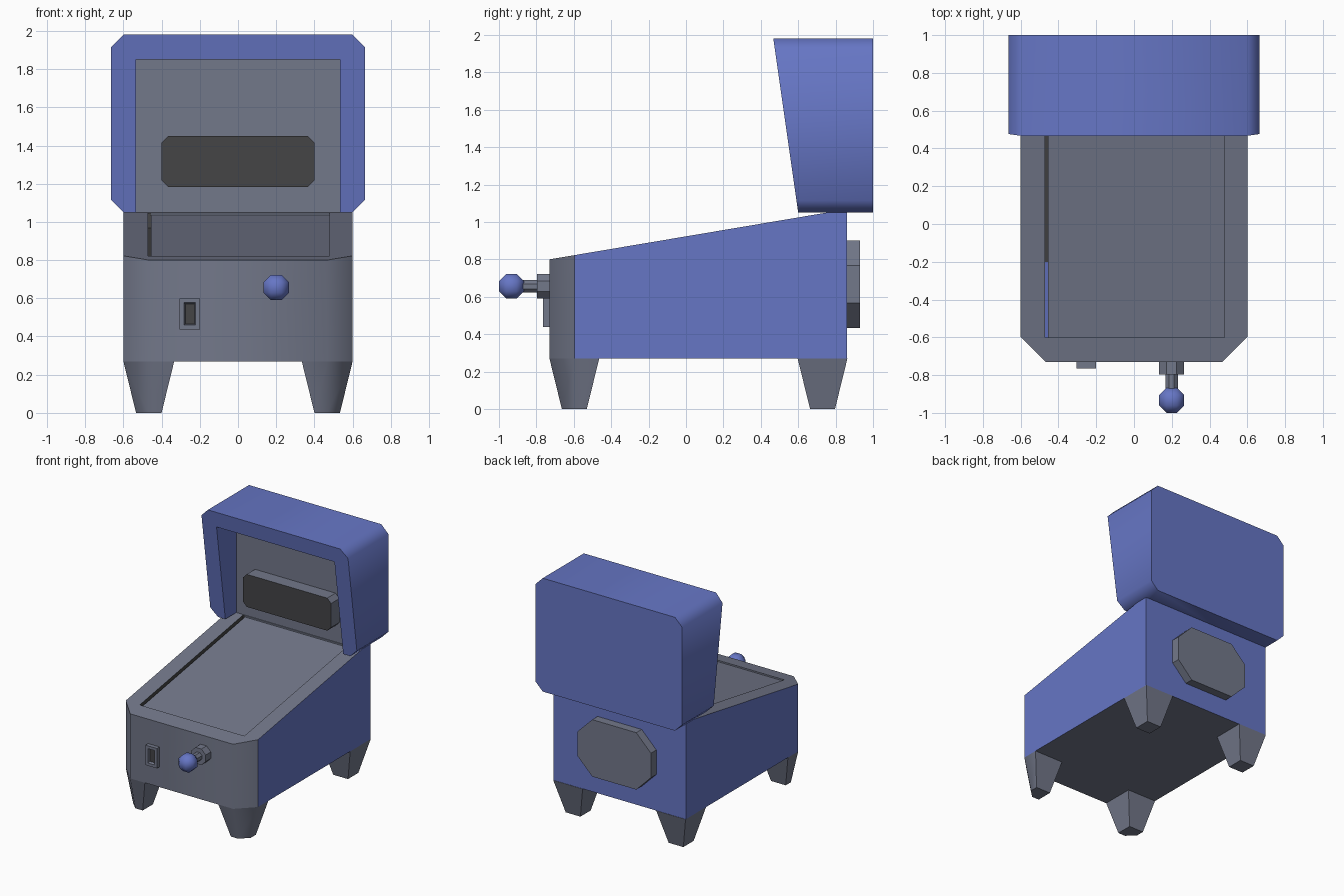
import bpy, bmesh, math

if "Cube" in bpy.data.objects:
    bpy.data.objects.remove(bpy.data.objects["Cube"])


def material(name, rgb):
    m = bpy.data.materials.new(name)
    m.diffuse_color = (*rgb, 1)
    m.use_nodes = True
    m.node_tree.nodes["Principled BSDF"].inputs["Base Color"].default_value = m.diffuse_color
    return m


GREY = material("grey metal", (0.171, 0.188, 0.254))
BLUE = material("blue paint", (0.133, 0.181, 0.558))
DARK = material("dark screen", (0.058, 0.058, 0.061))


def loft(name, ring_a, ring_b, *mats):
    """Solid between two rings of matching 3D points."""
    bm = bmesh.new()
    a = [bm.verts.new(p) for p in ring_a]
    b = [bm.verts.new(p) for p in ring_b]
    n = len(a)
    bm.faces.new(a)
    bm.faces.new(b)
    for i in range(n):
        j = (i + 1) % n
        bm.faces.new((a[i], a[j], b[j], b[i]))
    bmesh.ops.recalc_face_normals(bm, faces=bm.faces)
    me = bpy.data.meshes.new(name)
    bm.to_mesh(me)
    bm.free()
    ob = bpy.data.objects.new(name, me)
    bpy.context.collection.objects.link(ob)
    for m in mats:
        me.materials.append(m)
    return ob


def rect(x0, x1, y0, y1):
    return [(x0, y0), (x1, y0), (x1, y1), (x0, y1)]


def octagon(x0, x1, z0, z1, c):
    return [(x0 + c, z0), (x1 - c, z0), (x1, z0 + c), (x1, z1 - c),
            (x1 - c, z1), (x0 + c, z1), (x0, z1 - c), (x0, z0 + c)]


def along_y(name, outline, y0, y1, *mats):
    return loft(name, [(x, y0, z) for x, z in outline],
                [(x, y1, z) for x, z in outline], *mats)


def cut(ob, cutter):
    mod = ob.modifiers.new("cut", 'BOOLEAN')
    mod.operation = 'DIFFERENCE'
    mod.solver = 'EXACT'
    mod.object = cutter
    bpy.context.view_layer.update()
    me = bpy.data.meshes.new_from_object(
        ob.evaluated_get(bpy.context.evaluated_depsgraph_get()))
    ob.modifiers.clear()
    ob.data = me
    bpy.data.objects.remove(cutter)


def soften(ob, limit=50):
    """Smooth shading, sharp at hard corners and at colour borders."""
    bm = bmesh.new()
    bm.from_mesh(ob.data)
    for f in bm.faces:
        f.smooth = True
    for e in bm.edges:
        f = e.link_faces
        e.smooth = (len(f) == 2 and f[0].material_index == f[1].material_index
                    and e.calc_face_angle(0) < math.radians(limit))
    bm.to_mesh(ob.data)
    bm.free()


def slope(y):
    """Height of the cabinet's sloping top."""
    return 0.80 + 0.1685 * (y + 0.73)


def sloped(name, plan, low, high, *mats):
    return loft(name, [(x, y, slope(y) + low) for x, y in plan],
                [(x, y, slope(y) + high) for x, y in plan], *mats)


# cabinet with chamfered front corners
plan = [(-0.467, -0.73), (0.467, -0.73), (0.6, -0.597), (0.6, 0.86),
        (-0.6, 0.86), (-0.6, -0.597)]
cabinet = loft("cabinet", [(x, y, 0.27) for x, y in plan],
               [(x, y, slope(y)) for x, y in plan], GREY, BLUE, DARK)
# shallow playfield recess and deep ball lane
cut(cabinet, sloped("field_cutter", rect(-0.472, 0.478, -0.6, 0.74), -0.012, 0.2, GREY))
cut(cabinet, sloped("lane_cutter", rect(-0.472, -0.455, -0.6, 0.74), -0.08, 0.1, GREY))
for f in cabinet.data.polygons:
    c, n = f.center, f.normal
    if abs(c.x) > 0.59 and abs(n.x) > 0.9 or c.y > 0.85 and n.y > 0.9:
        f.material_index = 1
    elif -0.48 < c.x < -0.45 and 0.7 < c.z and c.y > -0.65:
        f.material_index = 2
    else:
        f.material_index = 0
soften(cabinet)
sloped("ball_lane_strip", rect(-0.472, -0.455, -0.6, -0.2), -0.082, -0.074, BLUE)

# tapered legs, the front ones with a cut outer corner
for side, s in (("right", 1), ("left", -1)):
    for end, cy, chamfer in (("front", -0.597, True), ("back", 0.73, False)):
        rings = []
        for r, z in ((0.0667, 0), (0.133, 0.27)):
            p = [(r, r), (-r, r), (-r, -r)]
            p += [(0, -r), (r, 0)] if chamfer else [(r, -r)]
            rings.append([(s * (0.467 + x), cy + y, z) for x, y in p])
        soften(loft(f"{end}_{side}_leg", *rings, GREY))

# backbox with a leaning front, opened at the bottom front
outline = octagon(-0.665, 0.665, 1.05, 1.98, 0.065)
backbox = loft("backbox", [(x, 0.6 - 0.133 * (z - 1.05) / 0.93, z) for x, z in outline],
               [(x, 1.0, z) for x, z in outline], BLUE)
cut(backbox, along_y("backbox_cutter", rect(-0.535, 0.535, 0.9, 1.85), 0.3, 0.75, BLUE))
soften(backbox)
along_y("backglass", rect(-0.535, 0.535, 1.05, 1.85), 0.743, 0.752, GREY)

# score display with a dark front
display = along_y("score_display", octagon(-0.4, 0.4, 1.183, 1.45, 0.035),
                  0.635, 0.75, GREY, DARK)
for f in display.data.polygons:
    if f.normal.y < -0.9:
        f.material_index = 1

# rear cover
along_y("rear_cover", octagon(-0.333, 0.333, 0.433, 0.9, 0.133), 0.85, 0.93, GREY)

# coin plate with a tapered dark slot
coin = along_y("coin_plate", rect(-0.305, -0.2, 0.437, 0.6), -0.765, -0.72, GREY, DARK)
bm = bmesh.new()
bm.from_mesh(coin.data)
bm.faces.ensure_lookup_table()
front = min(bm.faces, key=lambda f: f.calc_center_median().y)
bmesh.ops.inset_region(bm, faces=[front], thickness=0.032)
bmesh.ops.inset_region(bm, faces=[front], thickness=0.009, depth=-0.02)
front.material_index = 1
bm.to_mesh(coin.data)
bm.free()

# plunger collar, rod and faceted knob
along_y("plunger_collar", octagon(0.133, 0.265, 0.59, 0.722, 0.039), -0.797, -0.72, GREY)
along_y("plunger_rod", octagon(0.166, 0.232, 0.623, 0.689, 0.0195), -0.89, -0.79, GREY)
knob = along_y("plunger_knob", rect(0.133, 0.266, 0.59, 0.723), -1.0, -0.867, BLUE)
bevel = knob.modifiers.new("facets", 'BEVEL')
bevel.width = 0.039
bevel.segments = 1
for f in knob.data.polygons:
    f.use_smooth = True
